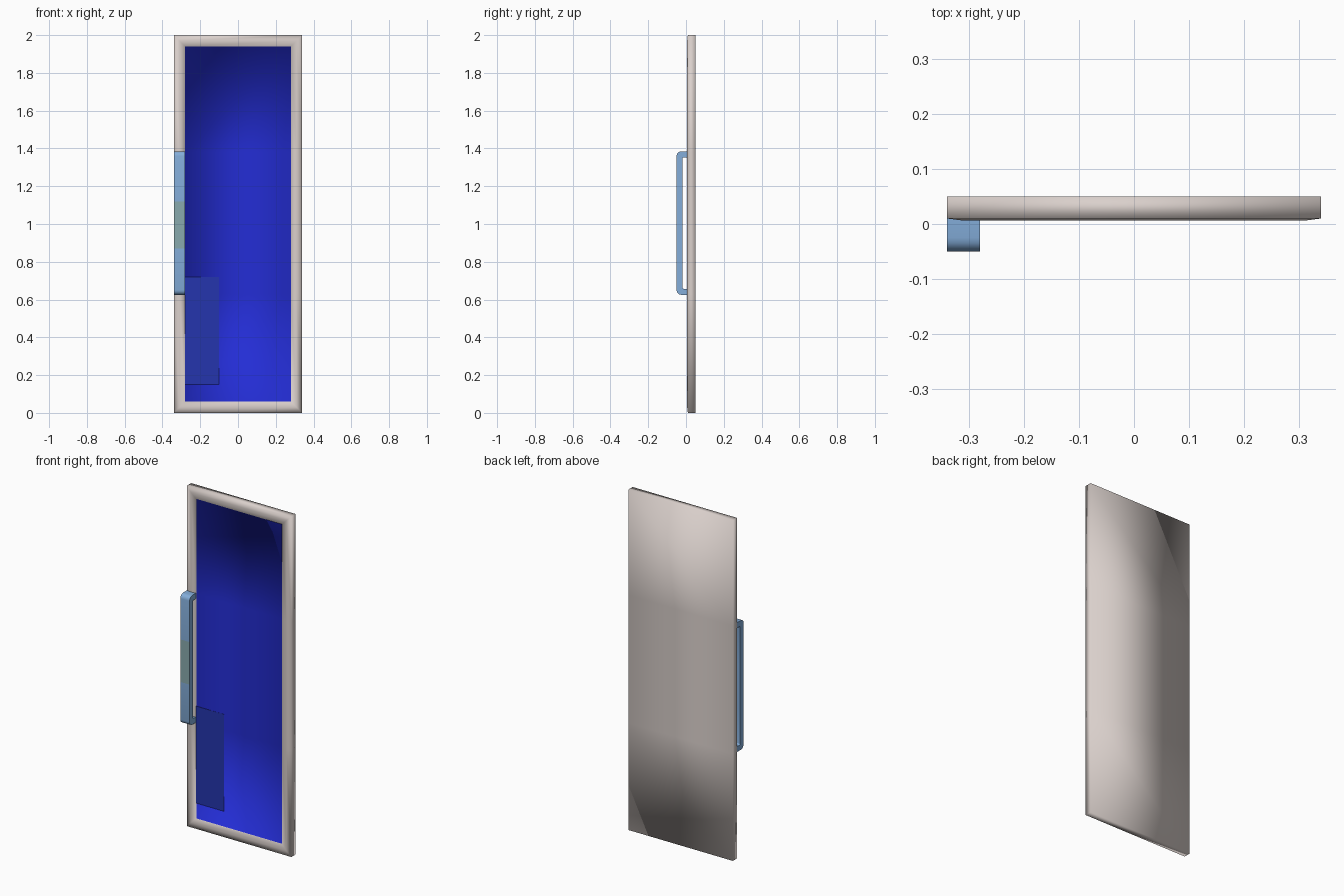
import bpy, bmesh, math

if "Cube" in bpy.data.objects:
    bpy.data.objects.remove(bpy.data.objects["Cube"])


def material(name, r, g, b):
    m = bpy.data.materials.new(name)
    m.diffuse_color = (r, g, b, 1)
    m.use_nodes = True
    m.node_tree.nodes["Principled BSDF"].inputs["Base Color"].default_value = m.diffuse_color
    return m


frame_mat = material("warm_grey_frame", 0.70, 0.63, 0.60)
panel_mat = material("deep_blue_panel", 0.017, 0.026, 0.66)
patch_mat = material("dark_blue_patch", 0.018, 0.035, 0.42)
handle_mat = material("light_blue_handle", 0.23, 0.42, 0.70)
grip_mat = material("grey_green_grip", 0.25, 0.40, 0.42)


def finish(bm, name, mats, smooth):
    bmesh.ops.recalc_face_normals(bm, faces=bm.faces)
    for f in bm.faces:
        f.smooth = smooth
    me = bpy.data.meshes.new(name)
    bm.to_mesh(me)
    bm.free()
    for m in mats:
        me.materials.append(m)
    ob = bpy.data.objects.new(name, me)
    bpy.context.collection.objects.link(ob)
    return ob


# Door: concentric rings from the back, round the frame, into the recess
bm = bmesh.new()


def ring(inset, y):
    w, lo, hi = 0.34 - inset, inset, 2 - inset
    pts = [(-w, lo), (w, lo), (w, .63), (w, 1.38),
           (w, hi), (-w, hi), (-w, 1.38), (-w, .63)]
    return [bm.verts.new((x, y, z)) for x, z in pts]


def cap(r, mat):
    for a, b, c, d in ((0, 1, 2, 7), (7, 2, 3, 6), (6, 3, 4, 5)):
        bm.faces.new((r[a], r[b], r[c], r[d])).material_index = mat


rings = [ring(0, .05), ring(0, .010), ring(.03, .006), ring(.06, .008), ring(.06, .013)]
for r, s in zip(rings, rings[1:]):
    for i in range(8):
        j = (i + 1) % 8
        bm.faces.new((r[i], r[j], s[j], s[i]))
cap(rings[0], 0)
cap(rings[-1], 1)
finish(bm, "door", [frame_mat, panel_mat], True)

# Darker patch on the lower left of the panel
bm = bmesh.new()
bmesh.ops.create_cube(bm, size=1)
for v in bm.verts:
    v.co = (-.19 + v.co.x * .18, .0125 + v.co.y * .001, .435 + v.co.z * .57)
finish(bm, "panel_patch", [patch_mat], False)


# Handle: C-shaped strip in side view, extruded across the frame width
def c_path(front, lo, hi, rad):
    pts = [(.010, lo)]
    for k in range(5):
        a = math.pi / 2 * k / 4
        pts.append((front + rad - rad * math.sin(a), lo + rad - rad * math.cos(a)))
    pts += [(front, .87), (front, 1.12)]
    for k in range(5):
        a = math.pi / 2 * k / 4
        pts.append((front + rad - rad * math.cos(a), hi - rad + rad * math.sin(a)))
    return pts + [(.010, hi)]


bm = bmesh.new()
outer = c_path(-.05, .625, 1.385, .025)
inner = c_path(-.018, .657, 1.353, .006)
rows = [[bm.verts.new((x, *o)), bm.verts.new((X, *o)),
         bm.verts.new((X, *i)), bm.verts.new((x, *i))]
        for o, i in zip(outer, inner) for x, X in [(-.34, -.28)]]
for r, s in zip(rows, rows[1:]):
    for i in range(4):
        j = (i + 1) % 4
        bm.faces.new((r[i], r[j], s[j], s[i]))
bm.faces.new(rows[0])
bm.faces.new(rows[-1])
# grip colour on the middle of the front face
for f in bm.faces:
    c = f.calc_center_median()
    if c.y < -.045 and .9 < c.z < 1.1:
        f.material_index = 1
handle = finish(bm, "handle", [handle_mat, grip_mat], False)
bpy.context.view_layer.objects.active = handle
handle.select_set(True)
bpy.ops.object.shade_smooth_by_angle(angle=math.radians(40))
